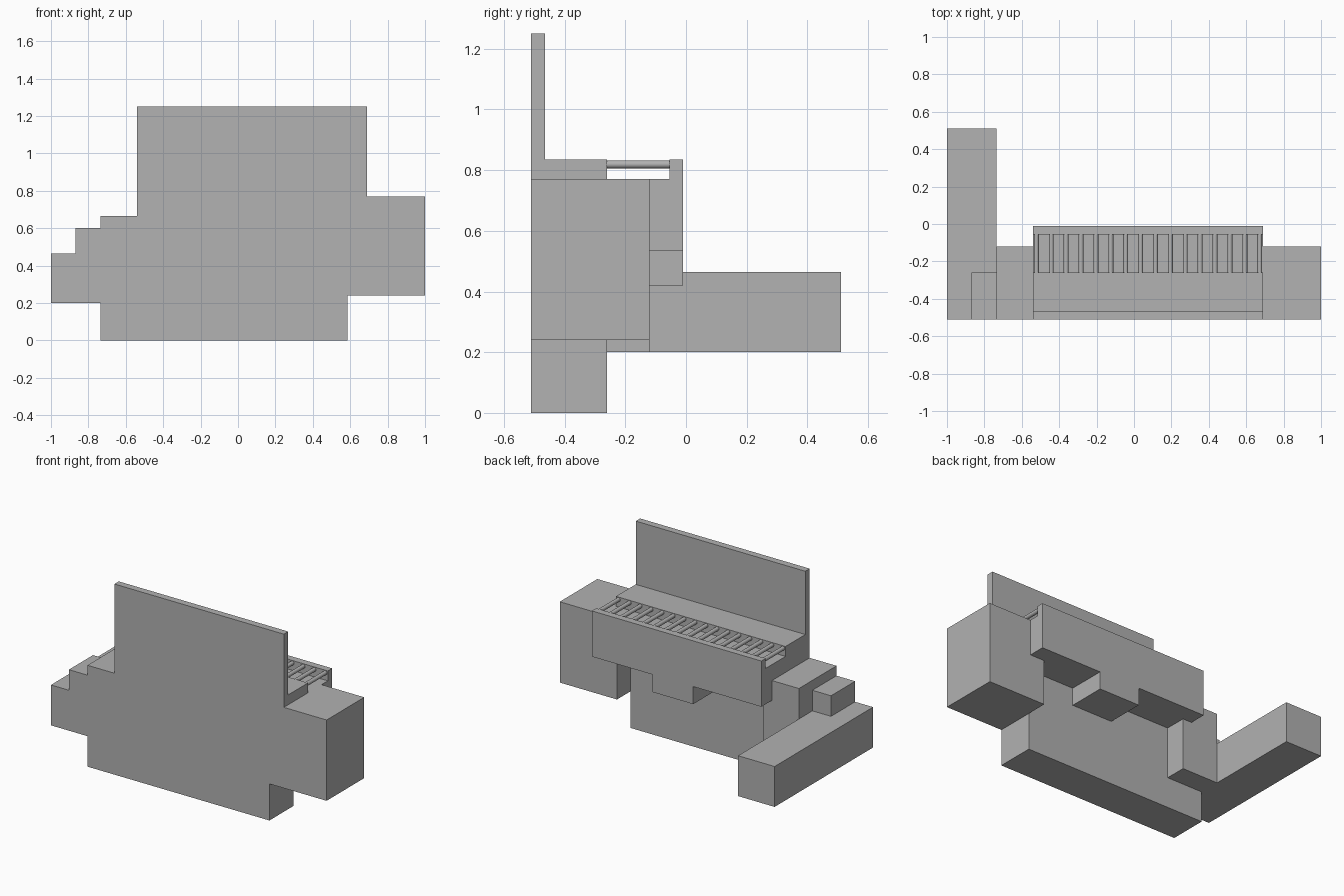
import bpy, bmesh
from mathutils import Matrix

cube = bpy.data.objects.get("Cube")
if cube:
    bpy.data.objects.remove(cube, do_unlink=True)

grey = bpy.data.materials.new("plain grey")
grey.use_nodes = True
colour = (0.445, 0.445, 0.445, 1)
grey.diffuse_color = colour
grey.node_tree.nodes["Principled BSDF"].inputs["Base Color"].default_value = colour


def finish(name, bm):
    mesh = bpy.data.meshes.new(name)
    bmesh.ops.recalc_face_normals(bm, faces=bm.faces)
    bm.to_mesh(mesh)
    bm.free()
    mesh.materials.append(grey)
    obj = bpy.data.objects.new(name, mesh)
    bpy.context.collection.objects.link(obj)
    return obj


def extrude(name, profile, front, back):
    """Extrude an (x, z) outline from front to back along y."""
    bm = bmesh.new()
    face = bm.faces.new([bm.verts.new((x, front, z)) for x, z in profile])
    result = bmesh.ops.extrude_face_region(bm, geom=[face])
    moved = [v for v in result["geom"] if isinstance(v, bmesh.types.BMVert)]
    bmesh.ops.translate(bm, vec=(0, back - front, 0), verts=moved)
    return finish(name, bm)


def block(name, x0, x1, y0, y1, z0, z1):
    return extrude(name, [(x0, z0), (x1, z0), (x1, z1), (x0, z1)], y0, y1)


# Shared planes
FRONT, BACK, MID, REAR = -0.51, -0.26, -0.12, -0.01
RIGHT, LEFT = -0.54, 0.69       # ends of the tray and the upright plate
OUTER, INNER = -0.735, 0.585    # ends of the lower housing
FLOOR, TOP = 0.77, 0.835        # tray floor and rim

# Main housing and the thin upright plate
extrude("housing", [(OUTER, 0), (INNER, 0), (INNER, FLOOR), (LEFT, FLOOR),
                    (LEFT, TOP), (RIGHT, TOP), (RIGHT, 0.665), (OUTER, 0.665)],
        FRONT, BACK)
block("upright_plate", RIGHT, LEFT, FRONT, -0.465, TOP, 1.25)

# Tray with a hanging tab, and its rear rim
extrude("tray", [(RIGHT, 0.535), (-0.045, 0.535), (-0.045, 0.42), (0.25, 0.42),
                 (0.25, 0.535), (LEFT, 0.535), (LEFT, FLOOR), (RIGHT, FLOOR)],
        BACK, REAR)
block("tray_rim", RIGHT, LEFT, -0.055, REAR, FLOOR, TOP)

# Side blocks and the long arm
block("left_block", INNER, 1.0, FRONT, MID, 0.24, FLOOR)
block("right_column", OUTER, -0.475, BACK, MID, 0.2, 0.665)
block("right_arm", -1.0, OUTER, FRONT, -FRONT, 0.2, 0.465)
block("arm_step", -0.87, OUTER, FRONT, BACK, 0.465, 0.6)

# Row of round bars across the tray
bm = bmesh.new()
lie_down = Matrix.Rotation(1.5707963, 4, "X")
for i in range(16):
    place = Matrix.Translation((-0.522 + 0.0796 * i, -0.1575, 0.819))
    bmesh.ops.create_cone(bm, cap_ends=True, segments=24, radius1=0.0132,
                          radius2=0.0132, depth=0.205, matrix=place @ lie_down)
bars = finish("tray_bars", bm)
bpy.ops.object.select_all(action="DESELECT")
bars.select_set(True)
bpy.context.view_layer.objects.active = bars
bpy.ops.object.shade_smooth_by_angle()
